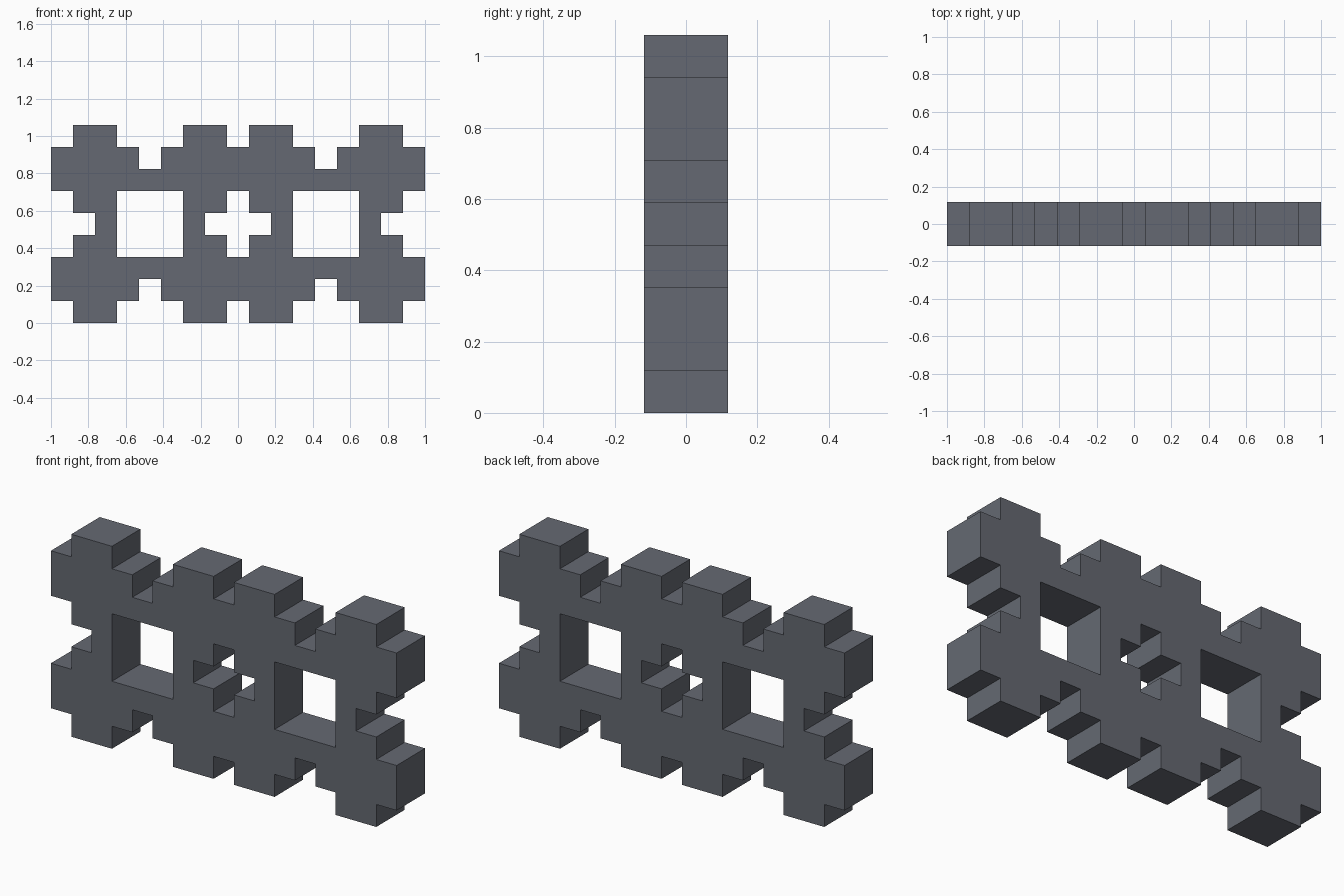
import bpy, bmesh, math

# Remove the default cube
cube = bpy.data.objects.get("Cube")
if cube:
    bpy.data.objects.remove(cube, do_unlink=True)

U = 2 / 17        # module size: 17 modules wide, 9 high, 2 deep
DEPTH = 2 * U

# Slate grey material
slate = bpy.data.materials.new("slate_grey")
slate.use_nodes = True
colour = (0.130, 0.141, 0.168, 1)
slate.diffuse_color = colour
slate.node_tree.nodes["Principled BSDF"].inputs["Base Color"].default_value = colour

# Filled runs (start, end) per row, bottom to middle; the top mirrors the bottom
stubs = [(1, 3), (6, 8), (9, 11), (14, 16)]
arms = [(0, 4), (5, 12), (13, 17)]
rail = [(0, 17)]
waist = [(2, 3), (6, 7), (10, 11), (14, 15)]
lower = [stubs, arms, rail, stubs]
rows = lower + [waist] + lower[::-1]

# Front face of the panel, made of square modules
bm = bmesh.new()
for r, runs in enumerate(rows):
    for start, end in runs:
        for c in range(start, end):
            corners = [(c, r), (c + 1, r), (c + 1, r + 1), (c, r + 1)]
            bm.faces.new([bm.verts.new((x * U - 1, -DEPTH / 2, z * U)) for x, z in corners])
bmesh.ops.remove_doubles(bm, verts=bm.verts, dist=U / 100)

# Give the panel its thickness
ext = bmesh.ops.extrude_face_region(bm, geom=bm.faces[:], use_keep_orig=True)
moved = [v for v in ext["geom"] if isinstance(v, bmesh.types.BMVert)]
bmesh.ops.translate(bm, verts=moved, vec=(0, DEPTH, 0))
bmesh.ops.recalc_face_normals(bm, faces=bm.faces)

# Merge the flat areas
bmesh.ops.dissolve_limit(bm, angle_limit=math.radians(1), verts=bm.verts, edges=bm.edges)

mesh = bpy.data.meshes.new("lattice_panel")
bm.to_mesh(mesh)
bm.free()
mesh.materials.append(slate)
panel = bpy.data.objects.new("lattice_panel", mesh)
bpy.context.collection.objects.link(panel)
